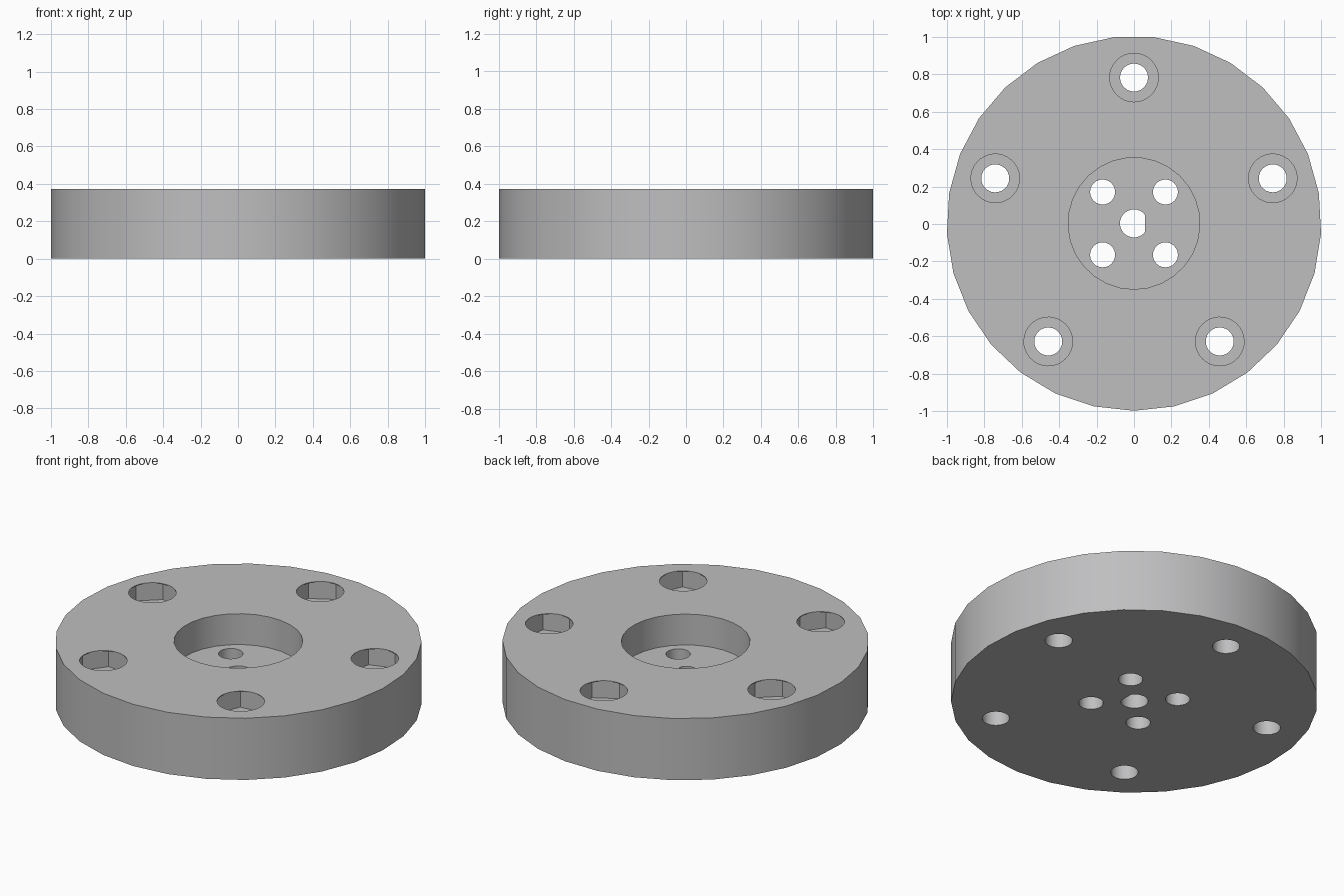
import bpy, bmesh, math
from mathutils import Vector

if "Cube" in bpy.data.objects:
    bpy.data.objects.remove(bpy.data.objects["Cube"])

CY = 0.003       # centre of the disc in y
H = 0.372        # disc height
BOLT_R = 0.78    # radius of the bolt circle

grey = bpy.data.materials.new("light_grey")
grey.diffuse_color = (0.52, 0.52, 0.53, 1)
grey.use_nodes = True
grey.node_tree.nodes["Principled BSDF"].inputs["Base Color"].default_value = grey.diffuse_color


def prism(name, pts, z0, z1):
    """Upright prism from a counter-clockwise outline."""
    bm = bmesh.new()
    low = [bm.verts.new((x, y, z0)) for x, y in pts]
    top = [bm.verts.new((x, y, z1)) for x, y in pts]
    bm.faces.new(low[::-1])
    bm.faces.new(top)
    n = len(pts)
    for i in range(n):
        j = (i + 1) % n
        bm.faces.new((low[i], low[j], top[j], top[i]))
    me = bpy.data.meshes.new(name)
    bm.to_mesh(me)
    bm.free()
    me.materials.append(grey)
    ob = bpy.data.objects.new(name, me)
    bpy.context.collection.objects.link(ob)
    return ob


def ring(r, n, cx=0, cy=CY, start=0):
    return [(cx + r * math.cos(start + math.tau * i / n),
             cy + r * math.sin(start + math.tau * i / n)) for i in range(n)]


disc = prism("hub_disc", ring(1.0015, 29, start=-math.pi / 2), 0, H)


def cut(name, pts, z0, z1):
    """Subtract a prism from the disc."""
    tool = prism(name, pts, z0, z1)
    mod = disc.modifiers.new(name, 'BOOLEAN')
    mod.operation = 'DIFFERENCE'
    mod.solver = 'EXACT'
    mod.object = tool
    bpy.context.view_layer.objects.active = disc
    bpy.ops.object.modifier_apply(modifier=name)
    bpy.data.objects.remove(tool)


# central round pocket
cut("centre_pocket", ring(0.352, 29, start=-math.pi / 2), 0.186, H + 0.1)

# D-shaped shaft hole
cut("shaft_hole", [(min(x, 0.06), y) for x, y in ring(0.075, 32)
                   if x < 0.066], -0.1, 0.25)

# four small screw holes around the shaft
for sx in (-1, 1):
    for sy in (-1, 1):
        cut("screw_hole", ring(0.067, 24, sx * 0.168, CY + sy * 0.168), -0.1, 0.25)

# five bolt holes with hexagonal nut pockets below round openings
for k in range(5):
    a = math.pi / 2 + math.tau * k / 5
    x, y = BOLT_R * math.cos(a), CY + BOLT_R * math.sin(a)
    cut("nut_pocket", ring(0.151, 6, x, y, a), 0.266, H - 0.005)
    cut("nut_opening", ring(0.13, 32, x, y, a), 0.3, H + 0.1)
    cut("bolt_hole", ring(0.075, 24, x, y, a), -0.1, 0.3)

# smooth walls, crisp rims
bpy.ops.object.select_all(action='DESELECT')
disc.select_set(True)
bpy.context.view_layer.objects.active = disc
bpy.ops.object.shade_smooth_by_angle(angle=math.radians(30))
